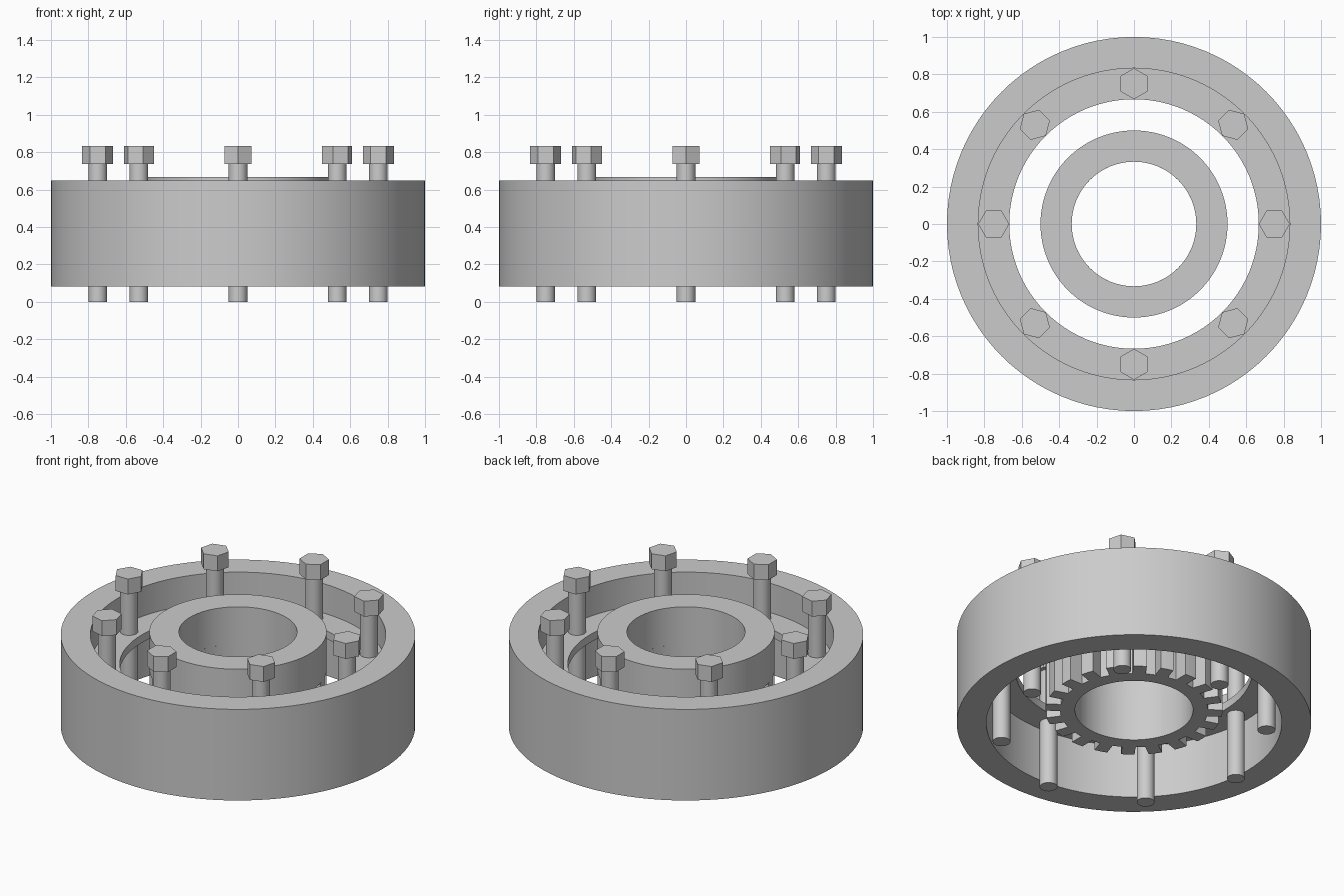
import bpy, bmesh
from math import sin, cos, asin, pi, tau, radians

if "Cube" in bpy.data.objects:
    bpy.data.objects.remove(bpy.data.objects["Cube"], do_unlink=True)

steel = bpy.data.materials.new("light_grey_steel")
steel.use_nodes = True
steel.diffuse_color = (0.6, 0.6, 0.6, 1)
steel.node_tree.nodes["Principled BSDF"].inputs["Base Color"].default_value = (0.6, 0.6, 0.6, 1)


def finish(name, bm):
    bmesh.ops.recalc_face_normals(bm, faces=bm.faces)
    mesh = bpy.data.meshes.new(name)
    bm.to_mesh(mesh)
    bm.free()
    mesh.materials.append(steel)
    obj = bpy.data.objects.new(name, mesh)
    bpy.context.collection.objects.link(obj)
    bpy.ops.object.select_all(action="DESELECT")
    obj.select_set(True)
    bpy.context.view_layer.objects.active = obj
    bpy.ops.object.shade_smooth_by_angle(angle=radians(25))
    return obj


def tube(name, outline, inner, z0, z1, top=True):
    """Hollow prism: outline is a list of (radius, angle), with a round bore."""
    bm = bmesh.new()

    def loop(points, z):
        return [bm.verts.new((r * cos(a), r * sin(a), z)) for r, a in points]

    bore = [(inner, a) for _, a in outline]
    loops = [loop(bore, z1), loop(bore, z0), loop(outline, z0), loop(outline, z1)]
    for k in range(4 if top else 3):
        p, q = loops[k], loops[(k + 1) % 4]
        for i in range(len(outline)):
            j = (i + 1) % len(outline)
            bm.faces.new((p[i], p[j], q[j], q[i]))
    return finish(name, bm)


def circle(radius, count=96):
    return [(radius, tau * i / count) for i in range(count)]


# Housing ring and its thin bolt flange
tube("outer_ring", circle(1.0), 0.833, 0.083, 0.65)
tube("bolt_flange", circle(0.833), 0.667, 0.417, 0.467)

# Hub: plain collar above, splined section below
tube("hub_collar", circle(0.5), 0.333, 0.433, 0.667)
TEETH, ROOT, TIP, HALF_WIDTH = 20, 0.417, 0.5, 0.038
root_a, tip_a = asin(HALF_WIDTH / ROOT), asin(HALF_WIDTH / TIP)
spline = []
for t in range(TEETH):
    mid = tau * t / TEETH
    spline += [(ROOT, mid - root_a), (TIP, mid - tip_a), (TIP, mid),
               (TIP, mid + tip_a), (ROOT, mid + root_a), (ROOT, mid + pi / TEETH)]
tube("hub_spline", spline, 0.333, 0.167, 0.433, top=False)


# Eight bolts, each hex head pointing a corner outwards
def prism(name, radius, sides, z0, z1, angle):
    bm = bmesh.new()
    rings = []
    for z in (z0, z1):
        rings.append([bm.verts.new((0.75 * cos(angle) + radius * cos(angle + tau * i / sides),
                                    0.75 * sin(angle) + radius * sin(angle + tau * i / sides), z))
                      for i in range(sides)])
        bm.faces.new(rings[-1])
    for i in range(sides):
        j = (i + 1) % sides
        bm.faces.new((rings[0][i], rings[0][j], rings[1][j], rings[1][i]))
    return finish(name, bm)


for n in range(8):
    prism(f"bolt_shank_{n + 1}", 0.05, 32, 0, 0.74, tau * n / 8)
    prism(f"bolt_head_{n + 1}", 0.083, 6, 0.737, 0.833, tau * n / 8)
